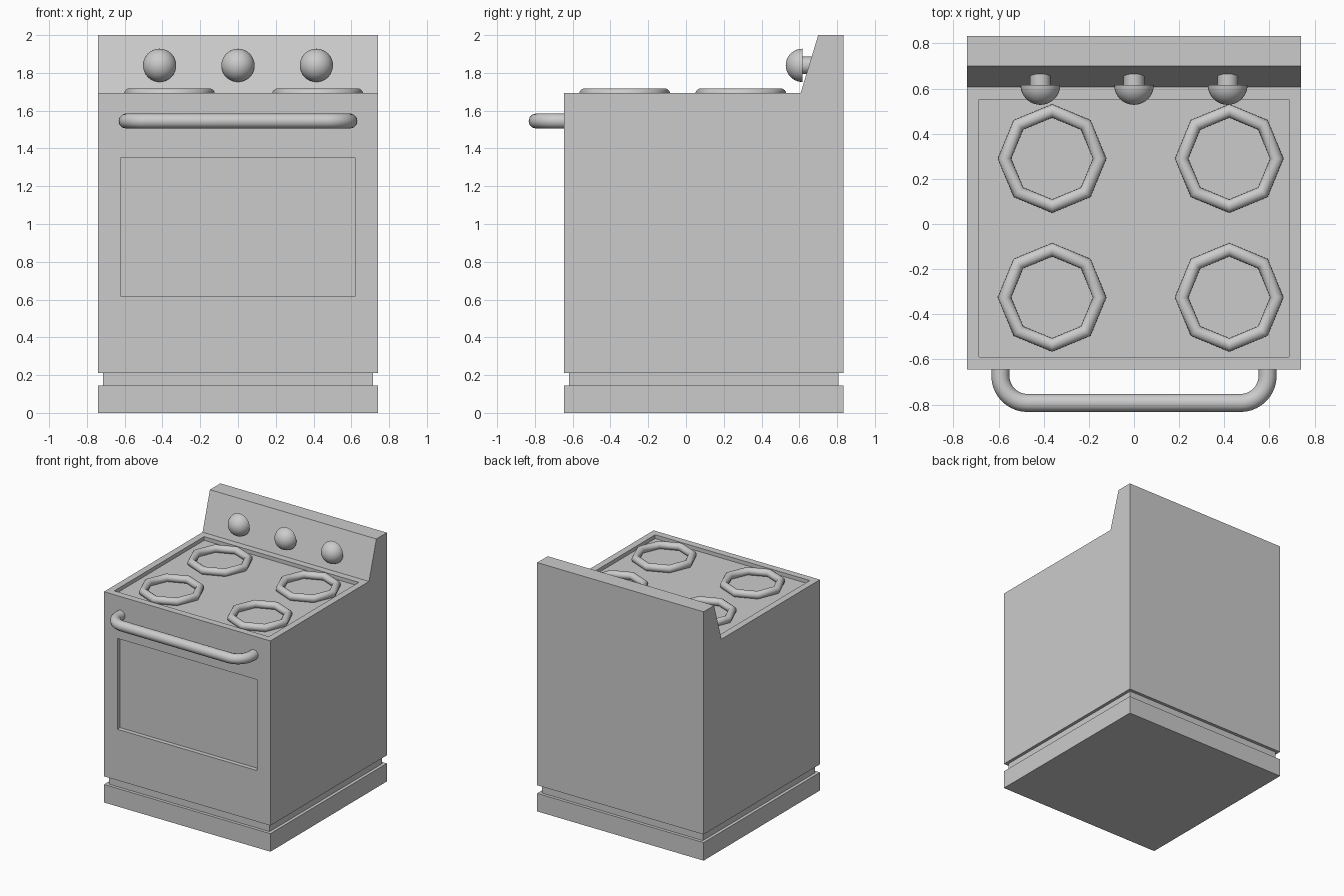
import bpy, bmesh
from math import sin, cos, pi, copysign, radians
from mathutils import Vector

if "Cube" in bpy.data.objects:
    bpy.data.objects.remove(bpy.data.objects["Cube"])

W, FRONT, BACK, TOP = 0.74, -0.645, 0.833, 1.694


def finish(name, bm):
    bmesh.ops.recalc_face_normals(bm, faces=bm.faces)
    me = bpy.data.meshes.new(name)
    bm.to_mesh(me)
    bm.free()
    ob = bpy.data.objects.new(name, me)
    bpy.context.collection.objects.link(ob)
    return ob


def step(bm, face, fn):
    """Extrude one face and reposition its corners with fn."""
    new = bmesh.ops.extrude_discrete_faces(bm, faces=[face])["faces"][0]
    for v in new.verts:
        v.co = Vector(fn(*v.co))
    return new


def facing(bm, direction, z):
    d = Vector(direction)
    return next(f for f in bm.faces if f.normal.dot(d) > 0.99
                and abs(f.calc_center_median().z - z) < 0.01)


# Stove body: side profile extruded across the width
bm = bmesh.new()
profile = [(FRONT, 0.21), (BACK, 0.21), (BACK, 2.0), (0.70, 2.0),
           (0.607, TOP), (FRONT, TOP)]
side = bm.faces.new([bm.verts.new((-W, y, z)) for y, z in profile])
cap = bmesh.ops.extrude_face_region(bm, geom=[side], use_keep_orig=True)["geom"]
bmesh.ops.translate(bm, vec=(2 * W, 0, 0),
                    verts=[g for g in cap if isinstance(g, bmesh.types.BMVert)])
bmesh.ops.recalc_face_normals(bm, faces=bm.faces)
bm.normal_update()
cooktop = facing(bm, (0, 0, 1), TOP)
door = facing(bm, (0, -1, 0), (0.21 + TOP) / 2)
bottom = facing(bm, (0, 0, -1), 0.21)

# Sunken cooktop
cooktop = step(bm, cooktop, lambda x, y, z: (copysign(0.687, x), 0.552 if y > 0 else -0.59, z))
step(bm, cooktop, lambda x, y, z: (x, y, z - 0.03))

# Recessed oven window
door = step(bm, door, lambda x, y, z: (copysign(0.622, x), y, 1.35 if z > 1 else 0.62))
step(bm, door, lambda x, y, z: (x, y + 0.035, z))

# Groove and plinth
mid, g = (FRONT + BACK) / 2, 0.025
bottom = step(bm, bottom, lambda x, y, z: (x - copysign(g, x), y - copysign(g, y - mid), z))
bottom = step(bm, bottom, lambda x, y, z: (x, y, 0.145))
bottom = step(bm, bottom, lambda x, y, z: (x + copysign(g, x), y + copysign(g, y - mid), z))
step(bm, bottom, lambda x, y, z: (x, y, 0))
finish("stove_body", bm)

# Octagonal burner rings
for row, y in (("back", 0.29), ("front", -0.325)):
    for col, x in (("left", -0.363), ("right", 0.422)):
        bpy.ops.mesh.primitive_torus_add(major_segments=8, minor_segments=16,
                                         major_radius=0.211, minor_radius=0.03,
                                         location=(x, y, 1.688))
        bpy.context.object.name = f"burner_{row}_{col}"
        bpy.ops.object.shade_smooth()

# Domed control knobs on stems, turned around the y axis
for i, x in enumerate((-0.415, 0, 0.415)):
    bm = bmesh.new()
    r = 0.088
    pts = [(r * sin(a * pi / 20), -r * cos(a * pi / 20)) for a in range(11)]
    pts += [(0.046, 0), (0.046, 0.065), (0, 0.065)]
    vs = [bm.verts.new((px, py, 0)) for px, py in pts]
    es = [bm.edges.new(p) for p in zip(vs, vs[1:])]
    bmesh.ops.spin(bm, geom=vs + es, cent=(0, 0, 0), axis=(0, 1, 0),
                   angle=2 * pi, steps=32)
    bmesh.ops.remove_doubles(bm, verts=bm.verts, dist=1e-4)
    knob = finish(("knob_left", "knob_middle", "knob_right")[i], bm)
    knob.location = (x, 0.616, 1.84)
    bpy.ops.object.select_all(action="DESELECT")
    knob.select_set(True)
    bpy.context.view_layer.objects.active = knob
    bpy.ops.object.shade_smooth_by_angle(angle=radians(35))

# Bent tube door handle
arc = [(0.472 + 0.12 * cos(a * pi / 20), -0.673 - 0.12 * sin(a * pi / 20))
       for a in range(11)]
half = [(0.592, FRONT + 0.01)] + arc
path = half + [(-x, y) for x, y in reversed(half)]
curve = bpy.data.curves.new("oven_handle", "CURVE")
curve.dimensions = "3D"
curve.bevel_depth = 0.04
curve.bevel_resolution = 4
spline = curve.splines.new("POLY")
spline.points.add(len(path) - 1)
for p, (x, y) in zip(spline.points, path):
    p.co = (x, y, 1.545, 1)
spline.use_smooth = True
bpy.context.collection.objects.link(bpy.data.objects.new("oven_handle", curve))
